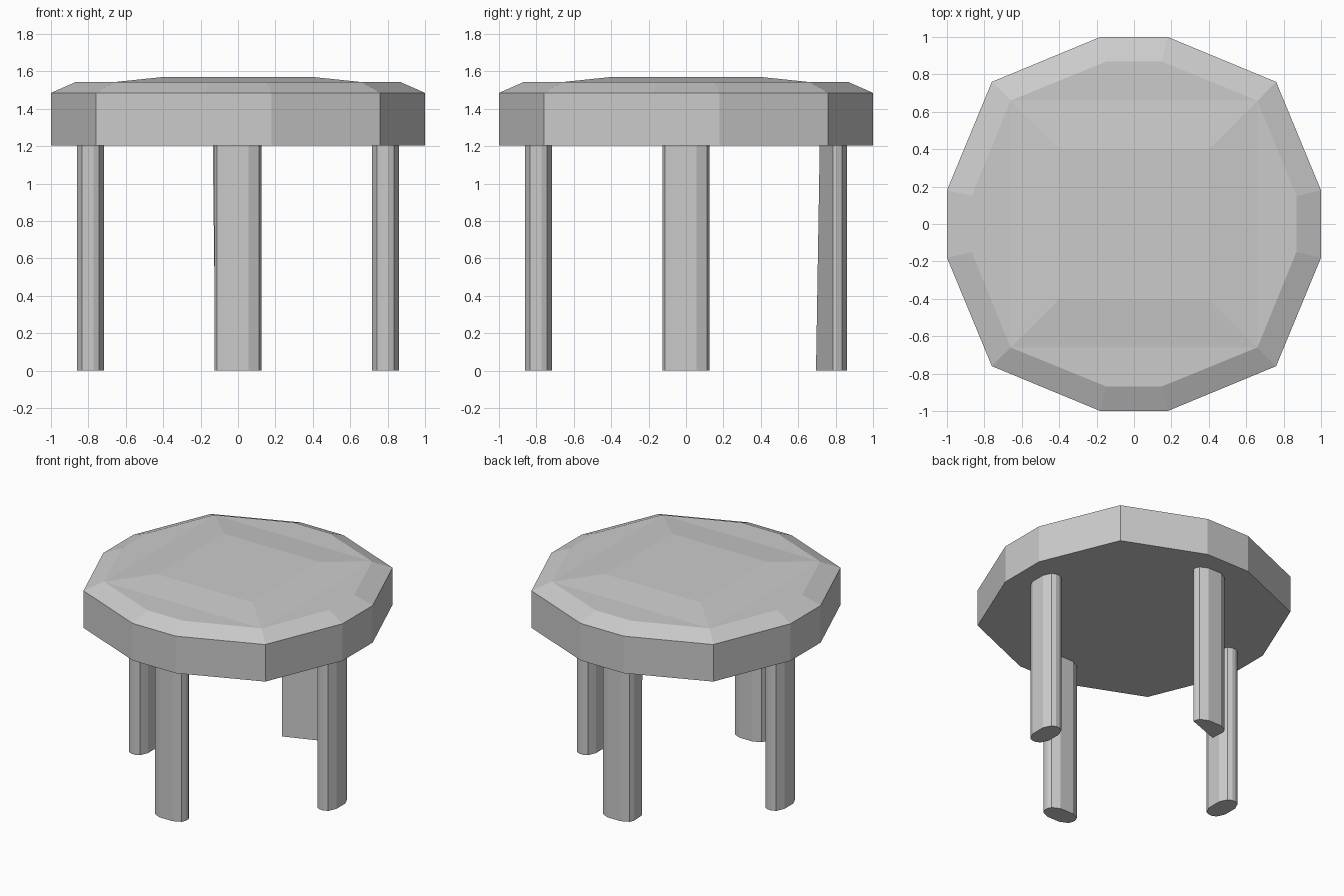
import bpy, bmesh
from math import pi
from mathutils import Matrix

if "Cube" in bpy.data.objects:
    bpy.data.objects.remove(bpy.data.objects["Cube"])


def four_way(a, b, c):
    """Twelve-sided outline from three corner points of one quadrant."""
    q = [a, b, c]
    return (q + [(x, -y) for x, y in reversed(q)]
            + [(-x, -y) for x, y in q] + [(-x, y) for x, y in reversed(q)])


def ring(bm, pts, z):
    return [bm.verts.new((x, y, z)) for x, y in pts]


def bridge(bm, lo, hi):
    n = len(lo)
    for i in range(n):
        j = (i + 1) % n
        bm.faces.new((lo[i], lo[j], hi[j], hi[i]))


def finish(bm, name):
    bmesh.ops.recalc_face_normals(bm, faces=bm.faces)
    me = bpy.data.meshes.new(name)
    bm.to_mesh(me)
    bm.free()
    ob = bpy.data.objects.new(name, me)
    bpy.context.collection.objects.link(ob)
    return ob


# Seat: straight rim, bevelled edge, shallow raised centre
outline = four_way((0.18, 1.0), (0.76, 0.76), (1.0, 0.18))
inner = four_way((0.15, 0.868), (0.66, 0.66), (0.868, 0.15))
bm = bmesh.new()
base = ring(bm, outline, 1.205)
rim = ring(bm, outline, 1.485)
edge = ring(bm, inner, 1.543)
bridge(bm, base, rim)
bridge(bm, rim, edge)
bm.faces.new(base)
centre = ring(bm, [(0.4, 0.4), (0.4, -0.4), (-0.4, -0.4), (-0.4, 0.4)], 1.57)
bm.faces.new(centre)
for k in range(4):
    a, b = 1 + 3 * k, (4 + 3 * k) % 12
    bm.faces.new((edge[a], edge[a + 1], edge[(a + 2) % 12], edge[b]))
    bm.faces.new((edge[a], edge[b], centre[(k + 1) % 4], centre[k]))
finish(bm, "seat")


def leg(name, bottom, top, angle=0):
    bm = bmesh.new()
    lo, hi = ring(bm, bottom, 0), ring(bm, top, 1.205)
    bridge(bm, lo, hi)
    bm.faces.new(lo)
    bm.faces.new(hi)
    bm.transform(Matrix.Rotation(angle, 4, 'Z'))
    finish(bm, name)


# Three matching legs with a flattened twelve-sided section
section = [(x, y + 0.788) for x, y in
           four_way((0.055, 0.072), (0.112, 0.045), (0.126, 0.015))]
for name, angle in (("left_leg", pi / 2), ("front_leg", pi), ("right_leg", -pi / 2)):
    leg(name, section, section, angle)

# Back leg: its inner side is one flat face ending in a sharp corner
outer = [p for p in section if p[1] > 0.79]
k = outer.index(max(outer, key=lambda p: p[0])) + 1
leg("back_leg",
    outer[:k] + [(0.126, 0.785), (-0.12, 0.695)] + outer[k:],
    outer[:k] + [(0.126, 0.785), (-0.135, 0.715)] + outer[k:])
